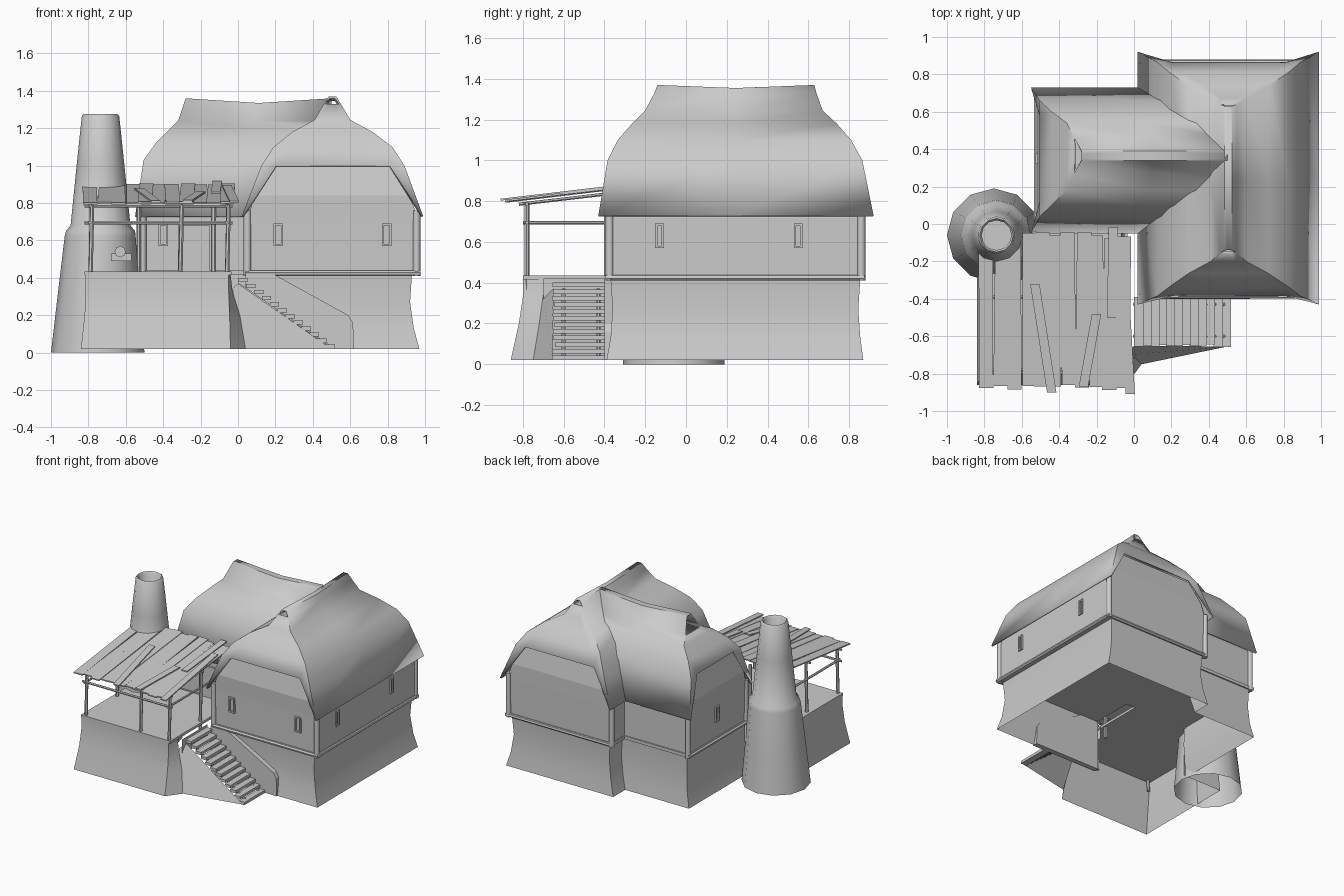
import bpy, bmesh, math, random
from mathutils import Vector

random.seed(4)
if "Cube" in bpy.data.objects:
    bpy.data.objects.remove(bpy.data.objects["Cube"])

GREY = (0.6, 0.6, 0.6, 1)
mat = bpy.data.materials.new("plain grey")
mat.use_nodes = True
mat.diffuse_color = GREY
mat.node_tree.nodes["Principled BSDF"].inputs["Base Color"].default_value = GREY


def add(name, verts, faces, smooth=False):
    mesh = bpy.data.meshes.new(name)
    mesh.from_pydata(verts, [], faces)
    bm = bmesh.new()
    bm.from_mesh(mesh)
    bmesh.ops.remove_doubles(bm, verts=bm.verts, dist=0.0001)
    bmesh.ops.recalc_face_normals(bm, faces=bm.faces)
    bm.to_mesh(mesh)
    bm.free()
    mesh.materials.append(mat)
    obj = bpy.data.objects.new(name, mesh)
    bpy.context.collection.objects.link(obj)
    if smooth:
        bpy.ops.object.select_all(action="DESELECT")
        obj.select_set(True)
        bpy.context.view_layer.objects.active = obj
        bpy.ops.object.shade_smooth_by_angle(angle=math.radians(50))
    return obj


def loft(name, rings, skip=(), bottom=False, top=False, smooth=False):
    """Join equal rings of points; skip holds (level, segment) gaps."""
    n = len(rings[0])
    verts = [p for ring in rings for p in ring]
    faces = [(k * n + i, k * n + (i + 1) % n, k * n + n + (i + 1) % n, k * n + n + i)
             for k in range(len(rings) - 1) for i in range(n) if (k, i) not in skip]
    if bottom:
        faces.append(tuple(range(n)))
    if top:
        faces.append(tuple(range(len(verts) - n, len(verts))))
    return add(name, verts, faces, smooth)


def solid(name, rings, smooth=False):
    return loft(name, rings, bottom=True, top=True, smooth=smooth)


def wall(name, rings):
    """Open run of wall: the last point does not join the first."""
    last = len(rings[0]) - 1
    return loft(name, rings, {(k, last) for k in range(len(rings))}, smooth=True)


def rect(z, x0, x1, y0, y1):
    return [(x0, y0, z), (x1, y0, z), (x1, y1, z), (x0, y1, z)]


def box(name, x0, x1, y0, y1, z0, z1):
    return solid(name, [rect(z0, x0, x1, y0, y1), rect(z1, x0, x1, y0, y1)])


def beam(name, a, b, r, sides=6):
    """A round timber between two points."""
    a, b = Vector(a), Vector(b)
    u = (b - a).orthogonal().normalized()
    v = (b - a).normalized().cross(u)
    angles = [math.tau * i / sides for i in range(sides)]
    return solid(name, [[c + r * (u * math.cos(t) + v * math.sin(t)) for t in angles]
                        for c in (a, b)], smooth=True)


def thatch(name, levels, along_y):
    """Curved roof: u runs along the ridge, v across. The gable ends are open
    at the eave, with slanted corners, and as a smoke hole under the ridge."""
    rings = []
    for k, (z, u0, u1, v0, v1, sag) in enumerate(levels):
        inset = min(0.08, 0.3 * (v1 - v0)) if k else 0
        um, a, b = (u0 + u1) / 2, v0 + inset, v1 - inset
        pts = [(u0, v0, z), (u0, a, z), (u0, b, z), (u0, v1, z), (um, v1, z - sag),
               (u1, v1, z), (u1, b, z), (u1, a, z), (u1, v0, z), (um, v0, z - sag)]
        rings.append([(v, u, h) if along_y else (u, v, h) for u, v, h in pts])
    hole = len(levels) - 2
    skip = {(0, 1), (0, 6)} | {(hole, s) for s in (0, 1, 2, 5, 6, 7)}
    roof = loft(name, rings, skip, top=True, smooth=True)
    mod = roof.modifiers.new("thickness", "SOLIDIFY")
    mod.thickness = 0.012


# Thatched roofs
thatch("main_roof", [
    (0.73, -0.43, 0.92, 0.02, 0.99, 0.0), (1.0, -0.385, 0.865, 0.125, 0.89, 0.0),
    (1.1, -0.335, 0.81, 0.19, 0.825, 0.0), (1.18, -0.265, 0.74, 0.29, 0.72, 0.0),
    (1.245, -0.2, 0.67, 0.41, 0.6, 0.01), (1.33, -0.155, 0.64, 0.46, 0.55, 0.015),
    (1.37, -0.14, 0.63, 0.485, 0.525, 0.015)], True)
thatch("side_roof", [
    (0.73, -0.55, 0.5, -0.05, 0.73, 0.0), (1.03, -0.505, 0.5, 0.04, 0.66, 0.0),
    (1.12, -0.44, 0.5, 0.1, 0.6, 0.0), (1.2, -0.36, 0.5, 0.18, 0.54, 0.0),
    (1.24, -0.32, 0.5, 0.27, 0.46, 0.0), (1.36, -0.28, 0.5, 0.34, 0.39, 0.025)], False)

# House walls, with leaning gable boards on top
solid("main_walls", [rect(0.43, 0.05, 0.96, -0.375, 0.86), rect(0.72, 0.05, 0.96, -0.38, 0.865),
                     rect(0.84, 0.09, 0.92, -0.385, 0.865), rect(1.0, 0.18, 0.83, -0.355, 0.835)])
solid("side_walls", [rect(0.43, -0.51, 0.2, -0.02, 0.7), rect(0.72, -0.515, 0.2, -0.02, 0.7),
                     rect(0.84, -0.515, 0.2, 0.01, 0.665), rect(1.02, -0.475, 0.2, 0.09, 0.61)])


def house_ring(z, right, front, back, left, end):
    """Stone base outline from the front right corner round to the deck."""
    inner = 1 - right
    return [(inner, front, z), (right, front, z), (right, back, z), (inner, back, z),
            (inner, end, z), (left, end, z), (left, -0.03, z)]


# Concave stone base, open underneath and shared by house and deck
wall("house_base", [house_ring(0.02, 0.97, -0.39, 0.87, -0.53, 0.72),
                    house_ring(0.13, 0.94, -0.37, 0.855, -0.505, 0.705),
                    house_ring(0.27, 0.92, -0.36, 0.845, -0.495, 0.695),
                    house_ring(0.42, 0.93, -0.37, 0.855, -0.5, 0.7)])
wall("deck_base", [[(-0.5, -0.03, z), (left, -0.03, z), (left, front, z), (corner, front, z), (right, side, z)]
                   for z, left, front, corner, right, side in (
                       (0.02, -0.84, -0.86, -0.04, 0.04, -0.75), (0.2, -0.82, -0.82, -0.045, 0.01, -0.72),
                       (0.33, -0.815, -0.8, -0.05, -0.03, -0.7), (0.42, -0.815, -0.8, -0.05, -0.04, -0.7))])
wall("deck_side", [[(0.0, -0.7, z), (0.0, -0.38, z)] for z in (0.3, 0.42)])
add("stair_side_wall", [(-0.03, -0.7, 0.34), (0.04, -0.75, 0.02), (0.5, -0.655, 0.02), (0.0, -0.65, 0.37)],
    [(0, 1, 2, 3)])

# Floor slabs and sill beams
box("main_floor", 0.045, 0.965, -0.385, 0.865, 0.415, 0.44)
box("side_floor", -0.52, 0.1, -0.03, 0.71, 0.415, 0.44)
box("deck_floor", -0.82, -0.035, -0.8, -0.02, 0.415, 0.435)
for y in (-0.385, 0.865):
    beam("main_sill", (0.04, y, 0.425), (0.975, y, 0.425), 0.014)
beam("right_sill", (0.965, -0.39, 0.425), (0.965, 0.87, 0.425), 0.014)
beam("side_sill", (-0.52, -0.04, 0.425), (-0.52, 0.72, 0.425), 0.014)

# Corner posts
for x, y in ((0.05, -0.375), (0.955, -0.375), (0.955, 0.86), (0.05, 0.86), (-0.51, 0.7), (-0.51, -0.02)):
    beam("corner_post", (x, y, 0.41), (x, y, 0.76), 0.02, 8)


def window(x, y, along_x, w=0.052):
    """Frame of four bars set on a wall."""
    def bar(a0, a1, z0, z1):
        d = 0.014
        if along_x:
            box("window_frame", x + a0, x + a1, y - d, y + d, z0, z1)
        else:
            box("window_frame", x - d, x + d, y + a0, y + a1, z0, z1)
    h, t, low, high = w / 2, 0.011, 0.57, 0.69
    bar(-h, -h + t, low, high)
    bar(h - t, h, low, high)
    bar(-h, h, low, low + t)
    bar(-h, h, high - t, high)


for wx in (0.215, 0.795):
    window(wx, -0.378, True)
for wy in (-0.13, 0.55):
    window(0.957, wy, False, 0.042)
window(-0.512, 0.35, False)
window(-0.4, -0.018, True)

# Door onto the deck
box("door", -0.32, -0.15, -0.035, -0.01, 0.43, 0.68)

# Porch frame
for x, y in ((-0.79, -0.78), (-0.31, -0.78), (-0.06, -0.78), (-0.79, -0.39), (-0.06, -0.39)):
    beam("porch_post", (x, y, 0.33), (x + 0.01, y, 0.79 + (y + 0.78) * 0.12), 0.012)
for y, z in ((-0.78, 0.695), (-0.78, 0.785), (-0.39, 0.83)):
    beam("porch_rail", (-0.82, y, z), (-0.03, y, z), 0.009)
for x in (-0.79, -0.06):
    beam("porch_side_rail", (x, -0.8, 0.695), (x, -0.05, 0.695), 0.009)
    beam("porch_rafter", (x, -0.82, 0.785), (x, -0.05, 0.875), 0.008)
for x in (-0.53, -0.13):
    beam("porch_back_post", (x, -0.05, 0.43), (x, -0.05, 0.87), 0.012)


def plank(x0, x1, y0, y1, w, lift):
    """Board following the porch roof slope."""
    def at(x, y, up):
        return (x, y, 0.79 + (y + 0.9) * 0.118 + lift + up)
    solid("roof_plank", [[at(x - w / 2, y, 0), at(x + w / 2, y, 0), at(x + w / 2, y, 0.009),
                          at(x - w / 2, y, 0.009)] for x, y in ((x0, y0), (x1, y1))])


# Porch roof boards, then a few loose ones on top
for i in range(11):
    x = -0.785 + i * 0.073
    plank(x + random.uniform(-0.01, 0.01), x + random.uniform(-0.01, 0.01),
          -0.875 + random.uniform(-0.015, 0.015), -0.06 + random.uniform(-0.02, 0.02),
          0.076, random.uniform(0, 0.006))
for x0, x1, y0, y1 in ((-0.44, -0.53, -0.9, -0.32), (-0.27, -0.2, -0.87, -0.48),
                       (-0.02, -0.06, -0.91, -0.2), (-0.12, -0.11, -0.5, -0.02)):
    plank(x0, x1, y0, y1, 0.05, 0.014)

# Stairs from the deck down to the right
STEPS = 12
for i in range(STEPS):
    x = 0.0 + i * 0.0425
    z = 0.4 - i * 0.0325
    jog = random.uniform(-0.008, 0.008)
    box("stair_tread", x, x + 0.05, -0.65 + jog, -0.39, z - 0.022, z)
for y in (-0.6, -0.43):
    beam("stair_stringer", (0.0, y, 0.365), (0.49, y, 0.03), 0.01)

# Sloping buttress between the stairs and the house
outline = [(0.04, 0.02), (0.62, 0.02), (0.615, 0.16), (0.59, 0.2), (0.19, 0.42), (0.04, 0.42)]
solid("stair_buttress", [[(x, y, z) for x, z in outline] for y in (-0.4, -0.36)])

# Chimney: flared foot, shoulder, tapering stack and hollow mouth
profile = [(0, 0.25, -0.75), (0.3, 0.22, -0.745), (0.62, 0.19, -0.737), (0.65, 0.185, -0.735),
           (0.68, 0.16, -0.735), (1.0, 0.128, -0.735), (1.265, 0.1, -0.735),
           (1.275, 0.09, -0.735), (1.265, 0.08, -0.735), (0.95, 0.09, -0.735)]
loft("chimney", [[(cx + r * math.cos(math.tau * i / 12), -0.06 + r * math.sin(math.tau * i / 12), z)
                  for i in range(12)] for z, r, cx in profile], top=True, smooth=True)

# Stove mouth on the chimney foot
box("stove_mouth", -0.68, -0.57, -0.29, -0.2, 0.49, 0.53)
beam("stove_pipe", (-0.63, -0.2, 0.54), (-0.63, -0.3, 0.54), 0.03, 8)
